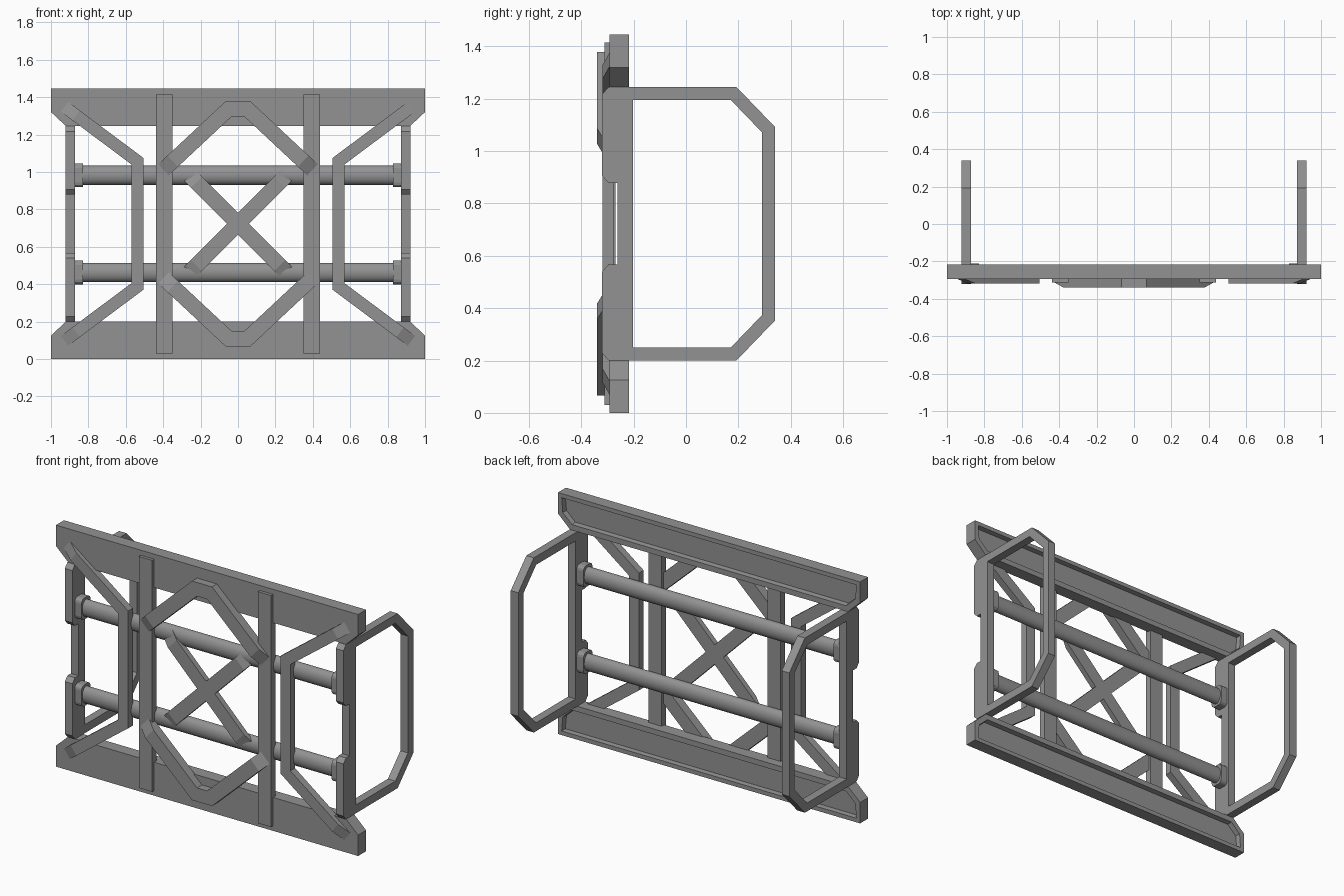
import bpy, bmesh, math
from mathutils import Vector

if "Cube" in bpy.data.objects:
    bpy.data.objects.remove(bpy.data.objects["Cube"])

H = 1.445          # total height; the model mirrors about H/2
grey = bpy.data.materials.new("mid grey")
grey.diffuse_color = (0.29, 0.29, 0.29, 1)
grey.use_nodes = True
grey.node_tree.nodes["Principled BSDF"].inputs["Base Color"].default_value = grey.diffuse_color


def finish(name, bm):
    bmesh.ops.recalc_face_normals(bm, faces=bm.faces)
    me = bpy.data.meshes.new(name)
    bm.to_mesh(me)
    bm.free()
    me.materials.append(grey)
    ob = bpy.data.objects.new(name, me)
    bpy.context.collection.objects.link(ob)
    return ob


def place(plane, u, v, d):
    return (u, d, v) if plane == "xz" else (d, u, v)


def prism(name, pts, d0, d1, plane, recess=None):
    """Extruded outline, optionally with a sunk panel on the d1 face."""
    bm = bmesh.new()
    a = [bm.verts.new(place(plane, u, v, d0)) for u, v in pts]
    b = [bm.verts.new(place(plane, u, v, d1)) for u, v in pts]
    n = len(pts)
    bm.faces.new(a)
    back = bm.faces.new(b)
    for i in range(n):
        bm.faces.new((a[i], a[(i + 1) % n], b[(i + 1) % n], b[i]))
    if recess:
        bmesh.ops.recalc_face_normals(bm, faces=bm.faces)
        bmesh.ops.inset_individual(bm, faces=[back], thickness=recess[0])
        bmesh.ops.inset_individual(bm, faces=[back], thickness=0.004, depth=-recess[1])
    return finish(name, bm)


def bar(name, path, width, front, back, plane="xz", taper=0.0, tip=None):
    """Flat mitred bar along a path; the front slopes down to 'tip' at both ends."""
    p = [Vector(q) for q in path]
    depth = [front] * len(p)
    if taper:
        s = p[0] + (p[1] - p[0]).normalized() * taper
        e = p[-1] + (p[-2] - p[-1]).normalized() * taper
        p = [p[0], s] + p[1:-1] + [e, p[-1]]
        depth = [tip] + [front] * (len(p) - 2) + [tip]
    bm = bmesh.new()
    rings = []
    for i, q in enumerate(p):
        d1 = (q - p[i - 1]).normalized() if i else (p[1] - q).normalized()
        d2 = (p[i + 1] - q).normalized() if i < len(p) - 1 else d1
        n1, n2 = Vector((-d1.y, d1.x)), Vector((-d2.y, d2.x))
        m = (n1 + n2).normalized()
        off = m * (width / 2 / m.dot(n1))
        l, r = q + off, q - off
        rings.append([bm.verts.new(place(plane, *c)) for c in (
            (l.x, l.y, depth[i]), (r.x, r.y, depth[i]), (r.x, r.y, back), (l.x, l.y, back))])
    for a, b in zip(rings, rings[1:]):
        for j in range(4):
            k = (j + 1) % 4
            bm.faces.new((a[j], a[k], b[k], b[j]))
    bm.faces.new(rings[0])
    bm.faces.new(rings[-1])
    return finish(name, bm)


# Parts repeated at the bottom and the top
for level, fz in (("lower", lambda z: z), ("upper", lambda z: H - z)):
    # Wide rail with a sunk back panel
    prism(level + "_rail", [(x, fz(z)) for x, z in (
        (-1, 0), (1, 0), (1, 0.125), (0.92, 0.2), (-0.92, 0.2), (-1, 0.125))],
        -0.293, -0.2175, "xz", recess=(0.035, 0.03))
    # Angled centre brace
    bar(level + "_centre_brace", [(x, fz(z)) for x, z in (
        (-0.4, 0.435), (-0.05, 0.108), (0.05, 0.108), (0.4, 0.435))],
        0.082, -0.34, -0.285, taper=0.07, tip=-0.311)
    # Cross tube
    bm = bmesh.new()
    bmesh.ops.create_cone(bm, cap_ends=True, segments=24, radius1=0.051, radius2=0.051, depth=1.76)
    for v in bm.verts:
        x, y, z = v.co
        v.co = (z, -0.255 + y * 0.7, fz(0.463) + x)
    tube = finish(level + "_cross_tube", bm)
    bpy.context.view_layer.objects.active = tube
    tube.select_set(True)
    bpy.ops.object.shade_smooth_by_angle(angle=math.radians(40))
    tube.select_set(False)
    # Tube end sockets
    for side, s in (("left", -1), ("right", 1)):
        bm = bmesh.new()
        bmesh.ops.create_cube(bm, size=1)
        for v in bm.verts:
            v.co = (s * 0.855 + v.co.x * 0.055, -0.255 + v.co.y * 0.085, fz(0.463) + v.co.z * 0.128)
        bmesh.ops.bevel(bm, geom=[e for e in bm.edges if abs(e.verts[0].co.x - e.verts[1].co.x) > 0.01],
                        offset=0.025, segments=3, profile=0.5, affect="EDGES")
        finish(f"{level}_{side}_socket", bm)

# Parts repeated on the left and right
for side, s in (("left", -1), ("right", 1)):
    # Notched end post
    half = [(-0.202, 0.2), (-0.296, 0.2), (-0.32, 0.228), (-0.32, 0.54), (-0.296, 0.567), (-0.2625, 0.567)]
    prism(side + "_post", half + [(y, H - z) for y, z in reversed(half)], s * 0.872, s * 0.922, "yz")
    # Rear loop handle
    loop = [(-0.21, 0.225), (0.182, 0.225), (0.315, 0.363)]
    bar(side + "_loop", loop + [(y, H - z) for y, z in reversed(loop)], 0.05, s * 0.872, s * 0.922, "yz")
    # Flat upright strip
    bar(side + "_upright", [(s * 0.394, 0.03), (s * 0.394, H - 0.03)], 0.088, -0.312, -0.27)
    # Bracket bar with splayed ends
    arm = [(s * 0.93, 0.095), (s * 0.537, 0.388)]
    bar(side + "_bracket", arm + [(x, H - z) for x, z in reversed(arm)],
        0.066, -0.319, -0.275, taper=0.08, tip=-0.292)
    # Diagonal of the centre cross
    bar(side + "_cross_bar", [(s * -0.265, H / 2 - 0.265), (s * 0.265, H / 2 + 0.265)],
        0.083, -0.303, -0.27, taper=0.06, tip=-0.282)
